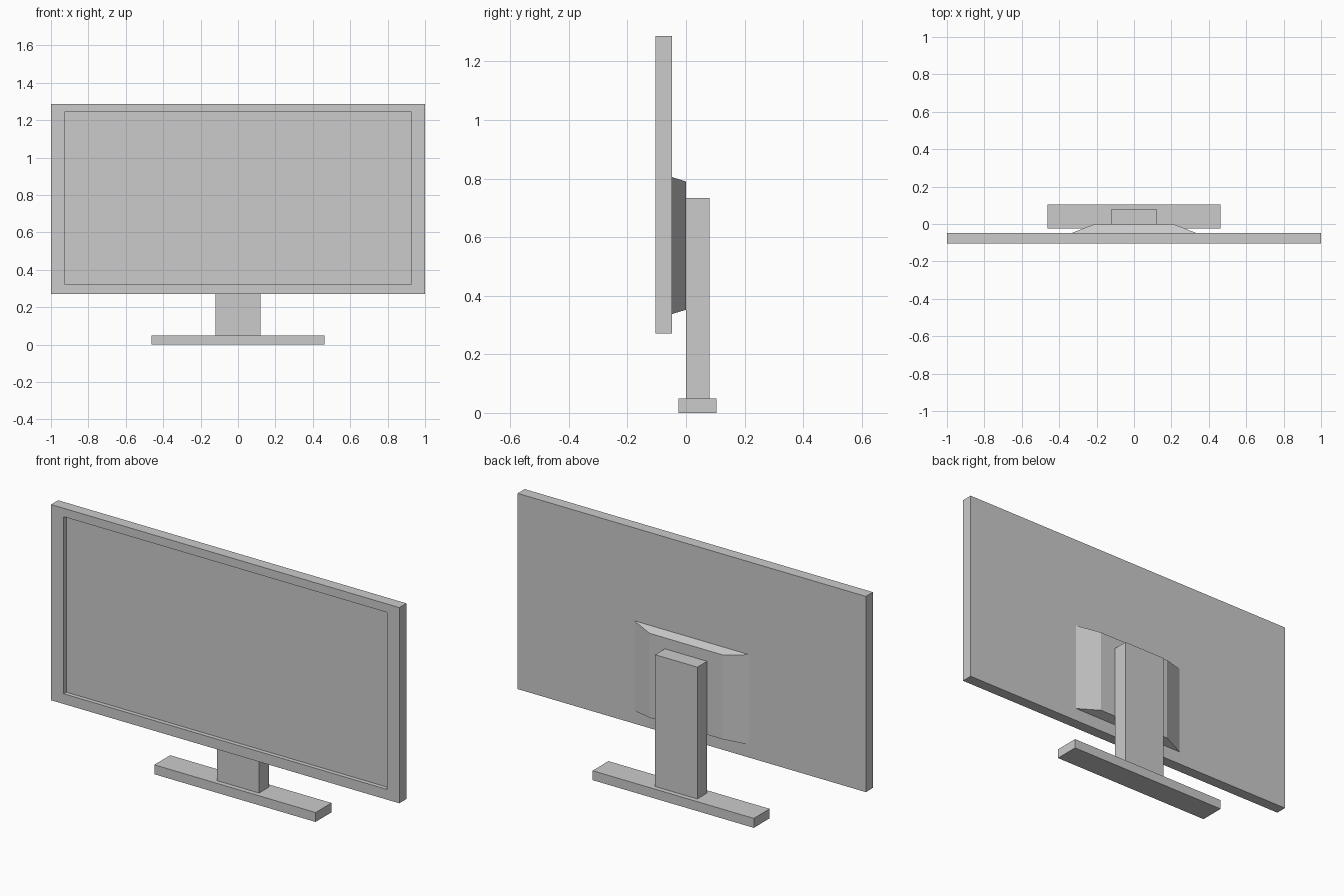
import bpy, bmesh

if "Cube" in bpy.data.objects:
    bpy.data.objects.remove(bpy.data.objects["Cube"])


def make_object(name, bm):
    bmesh.ops.recalc_face_normals(bm, faces=bm.faces)
    mesh = bpy.data.meshes.new(name)
    bm.to_mesh(mesh)
    bm.free()
    obj = bpy.data.objects.new(name, mesh)
    bpy.context.collection.objects.link(obj)
    return obj


def loft(bm, rings):
    """Closed solid through rectangles (half_width, z_low, z_high, y); returns the last cap."""
    loops = [[bm.verts.new((x, y, z)) for x, z in ((-w, lo), (w, lo), (w, hi), (-w, hi))]
             for w, lo, hi, y in rings]
    for a, b in zip(loops, loops[1:]):
        for i in range(4):
            j = (i + 1) % 4
            bm.faces.new((a[i], a[j], b[j], b[i]))
    bm.faces.new(loops[0])
    bm.faces.new(loops[-1])


def part(name, *rings):
    bm = bmesh.new()
    loft(bm, rings)
    return make_object(name, bm)


# Display: back edge, front edge, bezel inner edge, recessed screen
part("display_panel",
     (1.0, 0.271, 1.287, -0.047),
     (1.0, 0.271, 1.287, -0.105),
     (0.928, 0.324, 1.243, -0.105),
     (0.928, 0.324, 1.243, -0.083))

# Tapered mount on the back of the display
part("rear_mount",
     (0.33, 0.338, 0.805, -0.047),
     (0.21, 0.352, 0.790, 0.0))

# Upright and foot
part("stand_neck", (0.121, 0.049, 0.733, 0.0), (0.121, 0.049, 0.733, 0.08))
part("stand_base", (0.463, 0.0, 0.049, -0.025), (0.463, 0.0, 0.049, 0.105))
